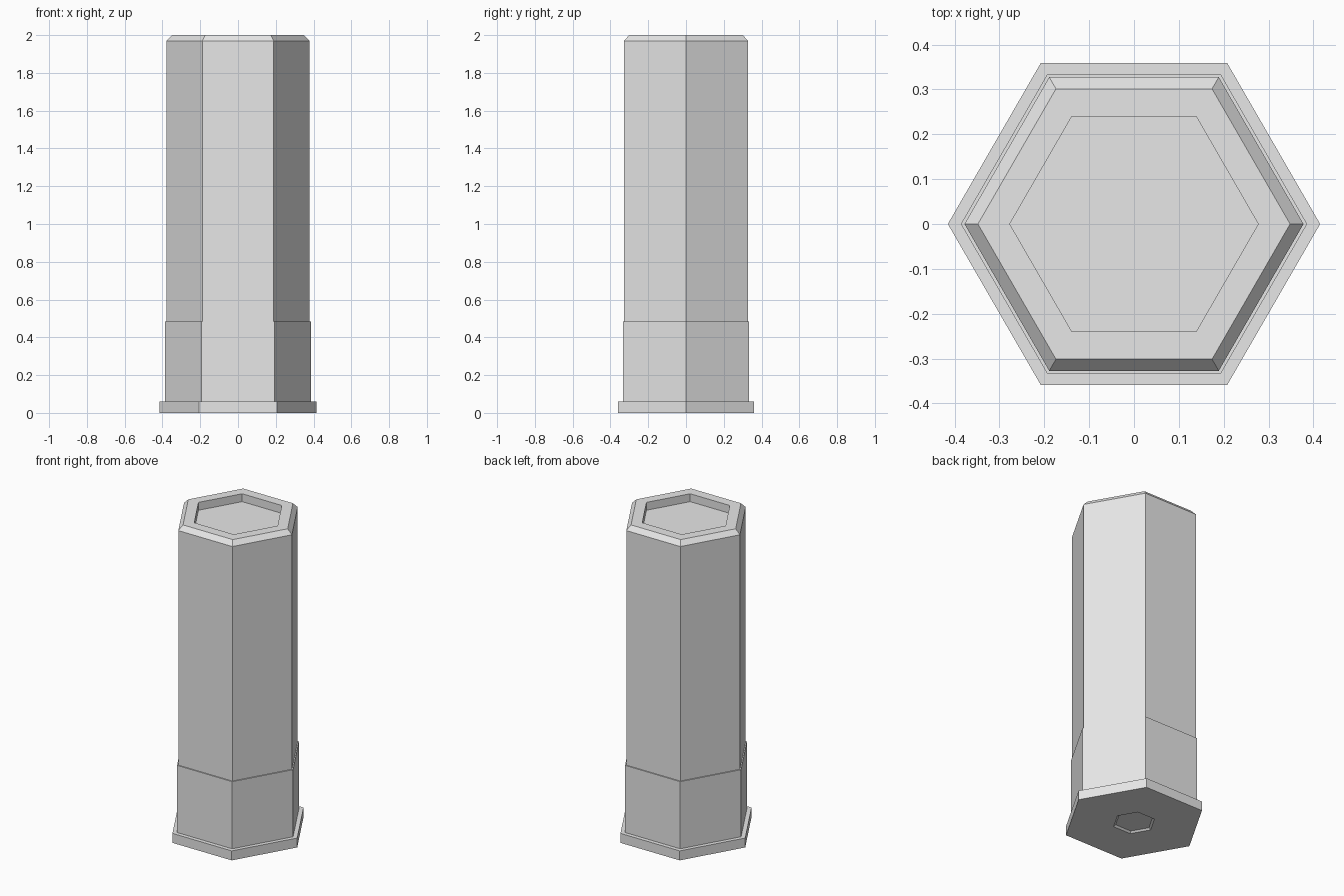
import bpy, bmesh
from math import cos, sin, pi

SIDES = 6

old = bpy.data.objects.get("Cube")
if old:
    bpy.data.objects.remove(old, do_unlink=True)

# Single plain grey
grey = bpy.data.materials.new("plain grey")
grey.use_nodes = True
grey.diffuse_color = (0.8, 0.8, 0.8, 1)
grey.node_tree.nodes["Principled BSDF"].inputs["Base Color"].default_value = (0.8, 0.8, 0.8, 1)


def hex_part(name, profile, cap_start=False, cap_end=False):
    """Sweep a (radius, height) profile around a hexagon, listed bottom to top outside."""
    bm = bmesh.new()
    rings = [[bm.verts.new((r * cos(2 * pi * i / SIDES), r * sin(2 * pi * i / SIDES), z))
              for i in range(SIDES)] for r, z in profile]
    for a, b in zip(rings, rings[1:]):
        for i in range(SIDES):
            j = (i + 1) % SIDES
            bm.faces.new((a[i], a[j], b[j], b[i]))
    if cap_start:
        bm.faces.new(rings[0][::-1])
    if cap_end:
        bm.faces.new(rings[-1])
    mesh = bpy.data.meshes.new(name)
    bm.to_mesh(mesh)
    bm.free()
    mesh.materials.append(grey)
    obj = bpy.data.objects.new(name, mesh)
    bpy.context.collection.objects.link(obj)
    return obj


# Foot flange with a shallow hexagonal dimple underneath
hex_part("base_flange", [(0.112, 0.01), (0.125, 0), (0.415, 0), (0.415, 0.06), (0.386, 0.06)],
         cap_start=True)

# Slightly wider sleeve around the lower shaft
hex_part("lower_sleeve", [(0.386, 0.06), (0.386, 0.485), (0.378, 0.485)])

# Tall shaft with chamfered rim and recessed top
hex_part("column_shaft", [(0.378, 0.485), (0.378, 1.97), (0.348, 2), (0.277, 2), (0.277, 1.95)],
         cap_end=True)
